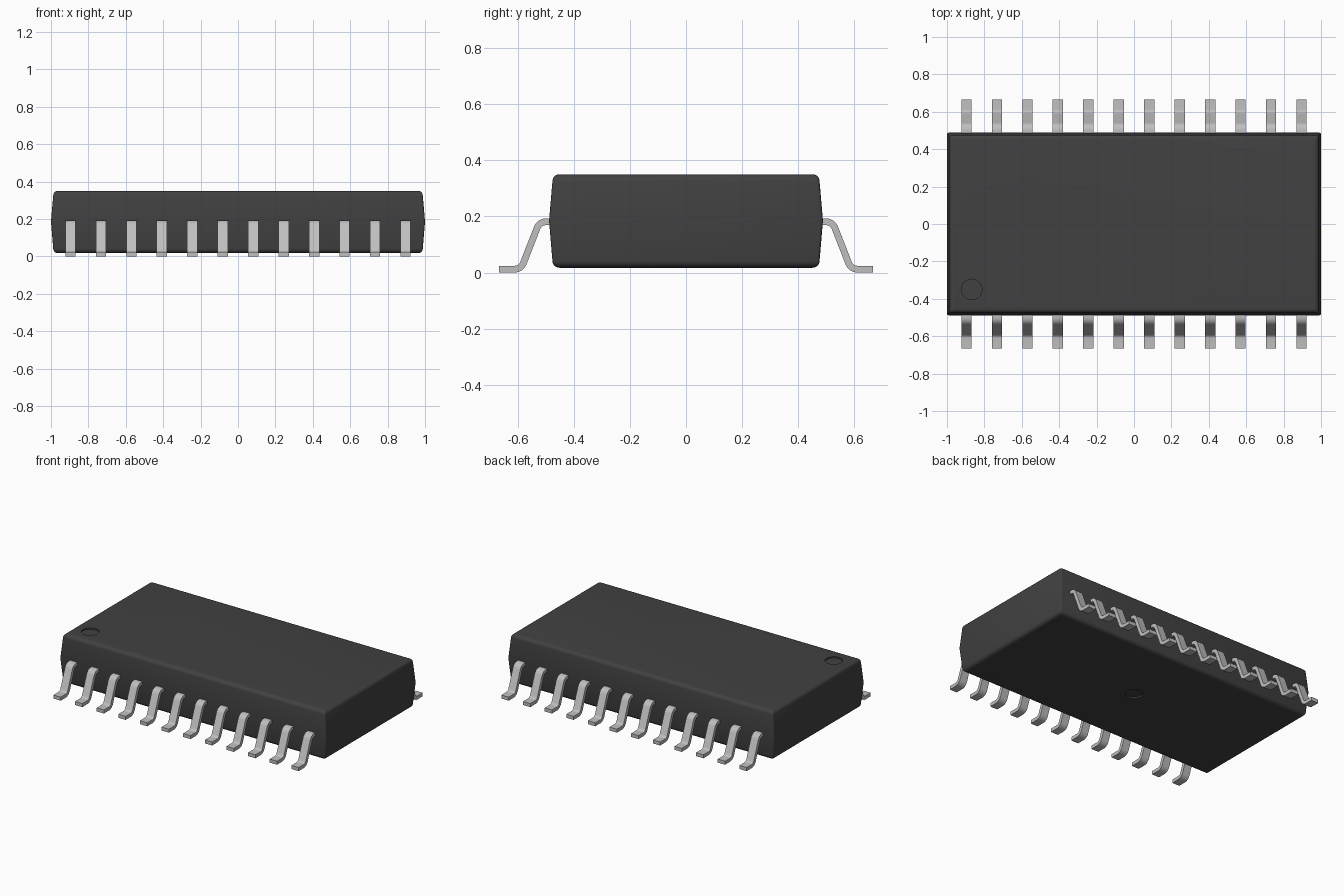
import bpy, bmesh, math
from mathutils import Vector

old = bpy.data.objects.get("Cube")
if old:
    bpy.data.objects.remove(old, do_unlink=True)


def material(name, value, metallic=0.0):
    m = bpy.data.materials.new(name)
    col = (value, value, value, 1)
    m.diffuse_color = col
    m.use_nodes = True
    bsdf = next(n for n in m.node_tree.nodes if n.type == 'BSDF_PRINCIPLED')
    bsdf.inputs["Base Color"].default_value = col
    bsdf.inputs["Roughness"].default_value = 0.6
    return m


def mesh_object(name, bm, mat):
    bmesh.ops.recalc_face_normals(bm, faces=bm.faces)
    me = bpy.data.meshes.new(name)
    bm.to_mesh(me)
    bm.free()
    me.materials.append(mat)
    ob = bpy.data.objects.new(name, me)
    bpy.context.collection.objects.link(ob)
    return ob


def select_only(ob):
    bpy.ops.object.select_all(action='DESELECT')
    ob.select_set(True)
    bpy.context.view_layer.objects.active = ob


def loft(bm, rings):
    """Skin a list of equal closed rings and cap both ends."""
    rows = [[bm.verts.new(p) for p in ring] for ring in rings]
    n = len(rows[0])
    for a, b in zip(rows, rows[1:]):
        for i in range(n):
            j = (i + 1) % n
            bm.faces.new((a[i], a[j], b[j], b[i]))
    bm.faces.new(rows[0])
    bm.faces.new(rows[-1])


def rounded_rect(hx, hy, z, r=0.01, steps=3):
    pts = []
    for k, (sx, sy) in enumerate(((1, 1), (-1, 1), (-1, -1), (1, -1))):
        for s in range(steps + 1):
            a = math.pi / 2 * (k + s / steps)
            pts.append((sx * (hx - r) + r * math.cos(a),
                        sy * (hy - r) + r * math.sin(a), z))
    return pts


plastic = material("Dark plastic", 0.053)
metal = material("Light grey metal", 0.52)

# Body: two drafted halves meeting at a parting line, with rounded rims
BOTTOM, TOP, PART = 0.017, 0.35, 0.185
DRAFT, RIM = 0.012, 0.025
rim = []
for s in range(6):
    a = math.pi / 2 * s / 5
    rim.append((DRAFT + RIM * (1 - math.sin(a)), RIM * (1 - math.cos(a))))
profile = [(i, BOTTOM + h) for i, h in rim]
profile += [(0.0, PART)]
profile += [(i, TOP - h) for i, h in reversed(rim)]
bm = bmesh.new()
loft(bm, [rounded_rect(1.0 - i, 0.488 - i, z) for i, z in sorted(profile, key=lambda p: p[1])])
body = mesh_object("body", bm, plastic)


# Shallow round recesses: pin-one dimple on top, mould mark underneath
def recess(x, y, z, radius, depth):
    bm = bmesh.new()
    bmesh.ops.create_cone(bm, cap_ends=True, segments=32, radius1=radius,
                          radius2=radius, depth=2 * depth)
    bmesh.ops.translate(bm, verts=bm.verts, vec=(x, y, z))
    cutter = mesh_object("recess_cutter", bm, plastic)
    cutter.hide_render = True
    mod = body.modifiers.new("recess", 'BOOLEAN')
    mod.operation = 'DIFFERENCE'
    mod.solver = 'EXACT'
    mod.object = cutter
    select_only(body)
    bpy.ops.object.modifier_apply(modifier=mod.name)
    bpy.data.objects.remove(cutter, do_unlink=True)


recess(-0.867, -0.35, TOP, 0.055, 0.01)
recess(0, 0, BOTTOM, 0.055, 0.01)
select_only(body)
bpy.ops.object.shade_smooth_by_angle(angle=math.radians(30))

# Lead: flat strip bent into a gull wing, swept along a filleted path
THICK, WIDTH, BEND = 0.024, 0.055, 0.034
corners = [Vector(p) for p in ((0.47, 0.181), (0.522, 0.181), (0.588, 0.012), (0.666, 0.012))]


def filleted(pts, r, steps=6):
    """Return (point, tangent) pairs along a polyline with round bends."""
    out = [(pts[0], (pts[1] - pts[0]).normalized())]
    for a, b, c in zip(pts, pts[1:], pts[2:]):
        d1, d2 = (b - a).normalized(), (c - b).normalized()
        turn = d1.angle_signed(d2)
        cut = r * math.tan(abs(turn) / 2)
        side = 1 if d1.x * d2.y - d1.y * d2.x > 0 else -1
        start = b - d1 * cut
        centre = start + Vector((-d1.y, d1.x)) * r * side
        for s in range(steps + 1):
            a2 = side * abs(turn) * s / steps
            t = Vector((d1.x * math.cos(a2) - d1.y * math.sin(a2),
                        d1.x * math.sin(a2) + d1.y * math.cos(a2)))
            out.append((centre + Vector((t.y, -t.x)) * r * side, t))
    out.append((pts[-1], (pts[-1] - pts[-2]).normalized()))
    return out


rings = []
for p, t in filleted(corners, BEND):
    n = Vector((-t.y, t.x)) * THICK / 2
    lo, hi, w = p - n, p + n, WIDTH / 2
    rings.append([(-w, lo.x, lo.y), (w, lo.x, lo.y), (w, hi.x, hi.y), (-w, hi.x, hi.y)])
bm = bmesh.new()
loft(bm, rings)
lead = mesh_object("lead_back_1", bm, metal)
select_only(lead)
bpy.ops.object.shade_smooth_by_angle(angle=math.radians(30))

# Twelve leads along each long side, sharing one mesh
COUNT, PITCH = 12, 0.1628
for side, turn in (("back", 0), ("front", math.pi)):
    for i in range(COUNT):
        if side == "back" and i == 0:
            ob = lead
        else:
            ob = bpy.data.objects.new(f"lead_{side}_{i + 1}", lead.data)
            bpy.context.collection.objects.link(ob)
        ob.location.x = (i - (COUNT - 1) / 2) * PITCH
        ob.rotation_euler.z = turn
